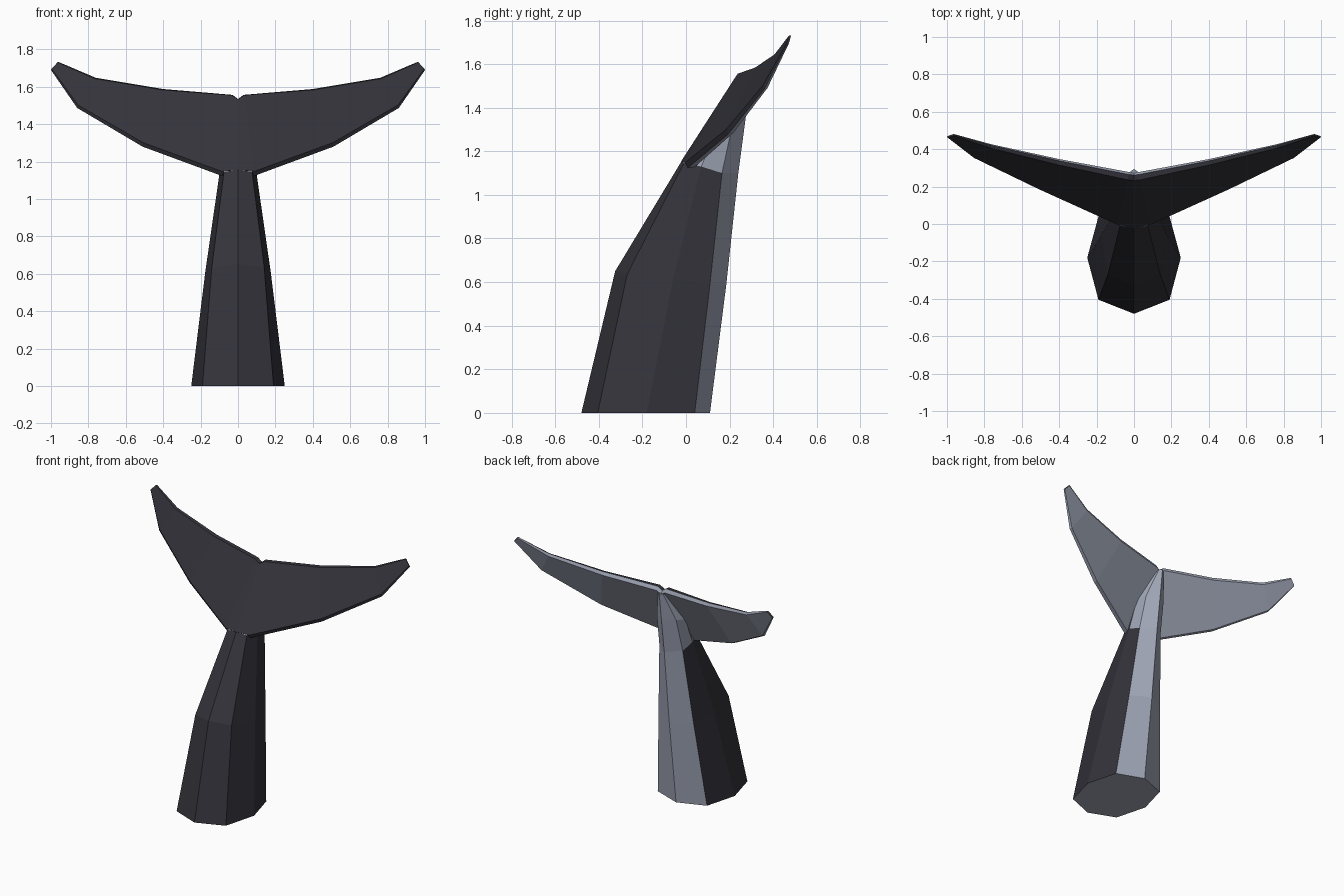
import bpy
from mathutils import Vector

if "Cube" in bpy.data.objects:
    bpy.data.objects.remove(bpy.data.objects["Cube"])


def material(name, rgb):
    m = bpy.data.materials.new(name)
    m.diffuse_color = (*rgb, 1)
    m.use_nodes = True
    m.node_tree.nodes["Principled BSDF"].inputs["Base Color"].default_value = m.diffuse_color
    return m


DARK, GREY = 0, 1
MATS = [material("dark skin", (0.034, 0.033, 0.043)),
        material("grey underside", (0.35, 0.38, 0.47))]


def loft(name, rings, colour, caps):
    """Skin a list of closed rings; colour(row, side) picks the material."""
    n = len(rings[0])
    verts = [v for ring in rings for v in ring]
    faces, cols = [], []
    for r in range(len(rings) - 1):
        for s in range(n):
            t = (s + 1) % n
            faces.append((r * n + s, r * n + t, (r + 1) * n + t, (r + 1) * n + s))
            cols.append(colour(r, s))
    faces.append(tuple(reversed(range(n))))
    faces.append(tuple(range(len(verts) - n, len(verts))))
    cols += caps
    me = bpy.data.meshes.new(name)
    me.from_pydata(verts, [], faces)
    for m in MATS:
        me.materials.append(m)
    for p, c in zip(me.polygons, cols):
        p.material_index = c
    ob = bpy.data.objects.new(name, me)
    bpy.context.collection.objects.link(ob)
    return ob


# Tail stalk: half octagon (x, y, z) from front to back, mirrored into rings
half_rings = [
    [(0, -.48, 0), (.19, -.405, 0), (.25, -.18, 0), (.19, .04, 0), (0, .11, 0)],
    [(0, -.325, .65), (.14, -.27, .635), (.175, -.06, .61), (.135, .11, .59), (0, .185, .59)],
    [(0, -.02, 1.155), (.075, -.01, 1.145), (.10, .07, 1.13), (.09, .165, 1.10), (0, .24, 1.10)],
    [(0, .11, 1.32), (.05, .12, 1.32), (.10, .15, 1.32), (.075, .215, 1.33), (0, .272, 1.34)],
    [(0, .25, 1.515), (.01, .25, 1.515), (.025, .26, 1.52), (.02, .28, 1.52), (0, .295, 1.525)],
]
rings = [h + [(-x, y, z) for x, y, z in h[3:0:-1]] for h in half_rings]
loft("tail_stalk", rings,
     lambda r, s: GREY if r >= 2 or s in (3, 4) else DARK, [GREY, GREY])

# Flukes: leading edge point, trailing edge point, half thickness, edge bevel
half_stations = [
    ((0, -.01, 1.13), (0, .262, 1.535), .024, .015),
    ((.09, .01, 1.125), (.03, .265, 1.557), .024, .015),
    ((.51, .195, 1.28), (.40, .338, 1.588), .018, .015),
    ((.86, .36, 1.487), (.76, .42, 1.648), .012, .012),
    ((1.0, .465, 1.69), (.96, .478, 1.733), .005, .006),
]


def section(station, side):
    low, high = Vector(station[0]), Vector(station[1])
    h, bevel = station[2:]
    along = (high - low).normalized() * bevel
    front = Vector((.1 if low.x else 0, -.87, .48)) * h
    pts = [low, low + along + front, high - along + front,
           high, high - along - front, low + along - front]
    return [(side * p.x, p.y, p.z) for p in pts]


sections = ([section(s, -1) for s in half_stations[:0:-1]]
            + [section(s, 1) for s in half_stations])
loft("flukes", sections, lambda r, s: DARK if s < 3 else GREY, [DARK, DARK])

# Make all faces point outward
import bmesh
for ob in bpy.context.collection.objects:
    bm = bmesh.new()
    bm.from_mesh(ob.data)
    bmesh.ops.recalc_face_normals(bm, faces=bm.faces)
    bm.to_mesh(ob.data)
    bm.free()
